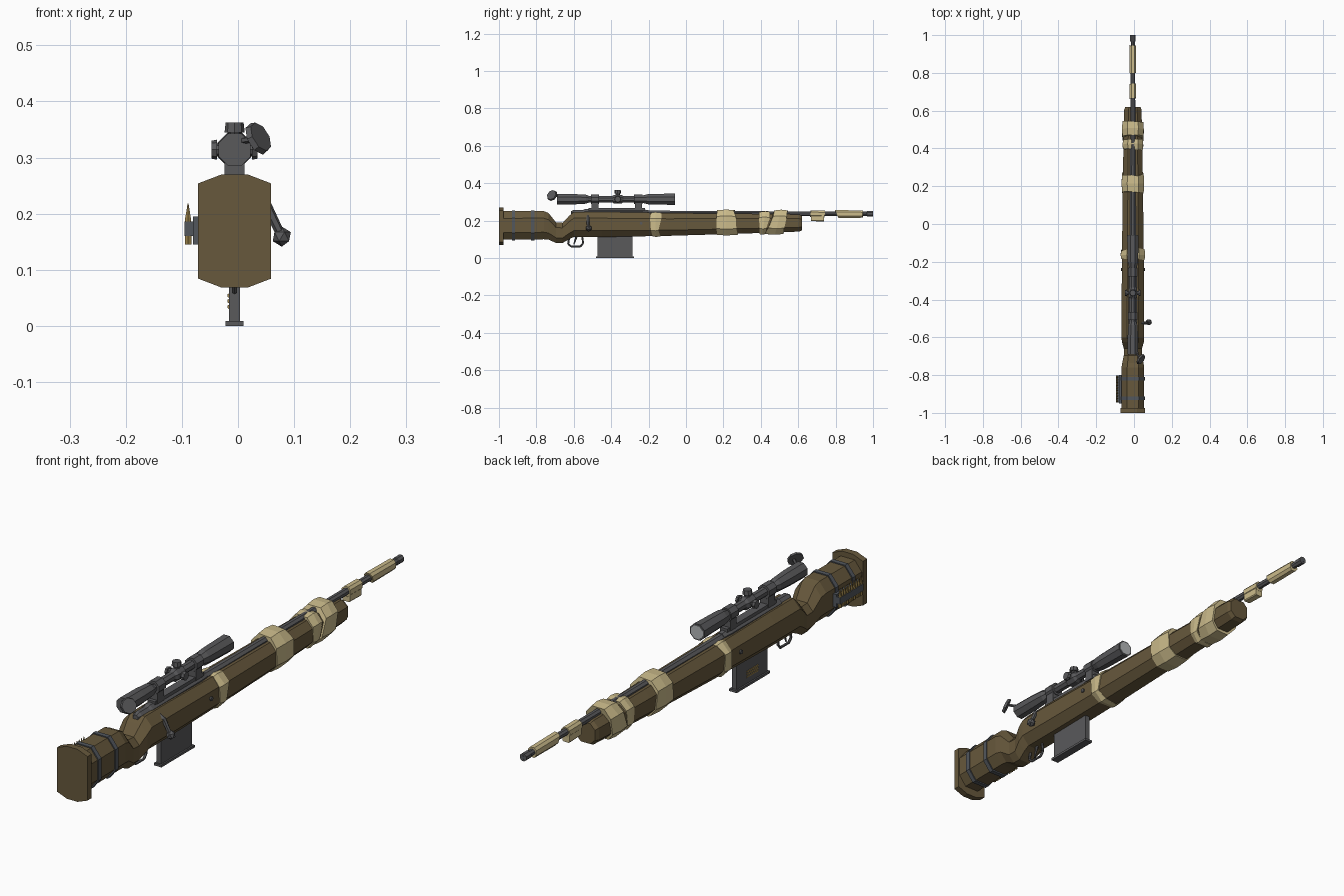
import bpy, bmesh, math, random
from mathutils import Vector

random.seed(4)
CX = -0.006  # centre line of the rifle


def material(name, rgb):
    m = bpy.data.materials.new(name)
    m.diffuse_color = (*rgb, 1)
    return m


WOOD = material("wood", (0.135, 0.098, 0.045))
CLOTH = material("cloth", (0.60, 0.50, 0.26))
METAL = material("metal", (0.10, 0.10, 0.105))
STRAP = material("strap", (0.085, 0.095, 0.11))
BRASS = material("brass", (0.32, 0.22, 0.07))
GLASS = material("glass", (0.45, 0.47, 0.48))


def finish(name, bm, mat):
    bmesh.ops.recalc_face_normals(bm, faces=bm.faces)
    me = bpy.data.meshes.new(name)
    bm.to_mesh(me)
    bm.free()
    me.materials.append(mat)
    ob = bpy.data.objects.new(name, me)
    bpy.context.collection.objects.link(ob)
    return ob


def loft(name, rings, mat):
    bm = bmesh.new()
    vs = [[bm.verts.new(p) for p in r] for r in rings]
    n = len(vs[0])
    for a, b in zip(vs, vs[1:]):
        for i in range(n):
            bm.faces.new((a[i], a[(i + 1) % n], b[(i + 1) % n], b[i]))
    bm.faces.new(vs[0])
    bm.faces.new(vs[-1])
    return finish(name, bm, mat)


def octagon(y, hw, zb, zt, k=0.5, c=0.25, skew=0, jit=0):
    """Chamfered section: k = flat top share, c = chamfer height share."""
    d = (zt - zb) * c
    pts = [(k * hw, zb), (hw, zb + d), (hw, zt - d), (k * hw, zt)]
    pts += [(-x, z) for x, z in reversed(pts)]
    mid = (zb + zt) / 2
    return [(CX + x, y + skew * (z - mid) + random.uniform(-jit, jit), z) for x, z in pts]


def body(name, secs, mat):
    return loft(name, [octagon(*s) for s in secs], mat)


def tube(name, profile, z, mat, n=8, x=CX):
    """Turned part along y from (y, radius) pairs."""
    ang = [2 * math.pi * (i + 0.5) / n for i in range(n)]
    return loft(name, [[(x + r * math.cos(a), y, z + r * math.sin(a)) for a in ang]
                       for y, r in profile], mat)


def rod(name, p, q, r1, r2, mat, n=8):
    """Straight cone or cylinder between two points."""
    p, q = Vector(p), Vector(q)
    bm = bmesh.new()
    bmesh.ops.create_cone(bm, cap_ends=True, segments=n, radius1=r1, radius2=r2, depth=(q - p).length)
    rot = (q - p).to_track_quat('Z', 'Y').to_matrix()
    for v in bm.verts:
        v.co = rot @ v.co + (p + q) / 2
    return finish(name, bm, mat)


def box(name, x, y, z, mat):
    bm = bmesh.new()
    bmesh.ops.create_cube(bm, size=1)
    for v in bm.verts:
        v.co = [(a + b) / 2 + c * (b - a) for c, (a, b) in zip(v.co, (x, y, z))]
    return finish(name, bm, mat)


# Wooden stock, grip and forearm
body("stock", [
    (-0.98, 0.060, 0.098, 0.250), (-0.76, 0.060, 0.100, 0.250), (-0.735, 0.056, 0.098, 0.240),
    (-0.695, 0.048, 0.080, 0.190), (-0.66, 0.048, 0.080, 0.188), (-0.625, 0.058, 0.100, 0.225),
    (-0.60, 0.060, 0.112, 0.246), (-0.45, 0.060, 0.112, 0.246), (-0.10, 0.057, 0.118, 0.240),
    (0.30, 0.052, 0.130, 0.237), (0.605, 0.046, 0.141, 0.233), (0.62, 0.040, 0.148, 0.226)], WOOD)
body("butt_pad", [(-1.0, 0.065, 0.068, 0.270, 0.35, 0.08),
                  (-0.975, 0.065, 0.068, 0.270, 0.35, 0.08)], WOOD)

# Straps round the stock
for i, y in enumerate((-0.922, -0.82)):
    body(f"stock_strap_{i}", [(y - 0.009, 0.064, 0.094, 0.254), (y + 0.009, 0.064, 0.094, 0.254)], STRAP)

# Cartridge carrier on the left of the stock
box("cartridge_panel", (-0.080, -0.064), (-0.95, -0.80), (0.145, 0.195), STRAP)
box("cartridge_loops", (-0.095, -0.078), (-0.945, -0.802), (0.160, 0.186), STRAP)
for i in range(10):
    y = -0.938 + i * 0.0142
    rod(f"cartridge_case_{i}", (-0.089, y, 0.145), (-0.089, y, 0.193), 0.0068, 0.0062, BRASS, 6)
    rod(f"cartridge_tip_{i}", (-0.089, y, 0.193), (-0.089, y, 0.218), 0.0055, 0.001, BRASS, 6)

# Barrel, receiver and bolt
tube("barrel", [(-0.25, 0.019), (0.0, 0.017), (0.5, 0.0145), (0.965, 0.012), (0.967, 0.015), (1.0, 0.015)],
     0.236, METAL)
tube("bore", [(0.99, 0.007), (1.0005, 0.007)], 0.236, STRAP)
tube("receiver", [(-0.615, 0.012), (-0.60, 0.020), (-0.55, 0.020), (-0.54, 0.025), (-0.24, 0.025), (-0.2, 0.019)],
     0.238, METAL)
box("scope_rail", (CX - 0.016, CX + 0.016), (-0.52, -0.22), (0.255, 0.268), METAL)
rod("bolt_root", (0.0, -0.525, 0.246), (0.052, -0.525, 0.212), 0.009, 0.009, METAL, 6)
rod("bolt_handle", (0.050, -0.525, 0.217), (0.076, -0.522, 0.163), 0.009, 0.008, METAL, 6)
bm = bmesh.new()
bmesh.ops.create_icosphere(bm, subdivisions=1, radius=0.018)
bmesh.ops.translate(bm, verts=bm.verts, vec=(0.078, -0.52, 0.159))
finish("bolt_knob", bm, METAL)
rod("cross_pin", (CX - 0.064, -0.24, 0.185), (CX + 0.064, -0.24, 0.185), 0.008, 0.008, METAL)

# Telescopic sight
SZ = 0.314
tube("scope_tube", [(-0.69, 0.031), (-0.60, 0.030), (-0.535, 0.026), (-0.515, 0.018), (-0.245, 0.018),
                    (-0.205, 0.029), (-0.19, 0.030), (-0.06, 0.033)], SZ, METAL)
tube("front_lens", [(-0.07, 0.027), (-0.058, 0.027)], SZ, GLASS)
for i, y in enumerate((-0.487, -0.255)):
    tube(f"scope_ring_{i}", [(y - 0.022, 0.027), (y + 0.022, 0.027)], SZ, METAL)
    box(f"scope_mount_{i}", (CX - 0.018, CX + 0.018), (y - 0.019, y + 0.019), (0.255, 0.305), METAL)
tube("turret_housing", [(-0.395, 0.018), (-0.385, 0.025), (-0.345, 0.025), (-0.335, 0.018)], SZ, METAL)
for nm, d in (("top", Vector((0, 0, 1))), ("left", Vector((-1, 0, 0))), ("right", Vector((1, 0, 0)))):
    c = Vector((CX, -0.365, SZ))
    rod(f"{nm}_turret_stem", c, c + d * 0.032, 0.011, 0.011, METAL)
    rod(f"{nm}_turret_dial", c + d * 0.031, c + d * (0.048 if nm == "top" else 0.041), 0.018, 0.016, METAL)

# Flipped-open eyepiece cover
c, n = Vector((0.037, -0.717, 0.335)), Vector((0.75, -0.5, 0.43)).normalized()
rod("eyepiece_cover", c - n * 0.005, c + n * 0.005, 0.031, 0.028, METAL)
rod("cover_hinge", (0.008, -0.685, 0.330), (0.033, -0.705, 0.334), 0.006, 0.006, METAL, 6)

# Magazine with a side window showing rounds
box("magazine", (CX - 0.010, CX + 0.010), (-0.473, -0.285), (0.005, 0.125), METAL)
box("magazine_base", (CX - 0.016, CX + 0.016), (-0.48, -0.277), (0.0, 0.009), METAL)
for i in range(3):
    z = 0.034 + i * 0.010
    rod(f"magazine_round_{i}", (CX - 0.008, -0.415, z), (CX - 0.008, -0.345, z), 0.005, 0.004, BRASS, 6)

# Trigger and guard
guard = [(-0.625, 0.105), (-0.630, 0.075), (-0.615, 0.061), (-0.565, 0.061), (-0.550, 0.078), (-0.555, 0.115)]
for i, (a, b) in enumerate(zip(guard, guard[1:])):
    rod(f"trigger_guard_{i}", (CX, *a), (CX, *b), 0.005, 0.005, METAL, 6)
rod("trigger", (CX, -0.585, 0.115), (CX, -0.600, 0.072), 0.006, 0.003, METAL, 6)

# Cloth wraps round the forearm: start, end, half width, bottom, top, skews
wraps = [(-0.185, -0.14, 0.065, 0.112, 0.245, -0.10, 0.05), (0.165, 0.265, 0.060, 0.120, 0.259, 0.10, -0.10),
         (0.395, 0.438, 0.055, 0.124, 0.250, 0.05, 0.25), (0.450, 0.535, 0.058, 0.124, 0.258, 0.35, 0.15)]
for i, (a, b, hw, zb, zt, s1, s2) in enumerate(wraps):
    mid = (a + b) / 2
    body(f"cloth_wrap_{i}", [(a, hw - 0.003, zb + 0.004, zt - 0.004, 0.5, 0.25, s1, 0.007),
                             (mid, hw, zb, zt, 0.5, 0.25, (s1 + s2) / 2, 0.0),
                             (b, hw - 0.003, zb + 0.004, zt - 0.004, 0.5, 0.25, s2, 0.007)], CLOTH)

# Cloth wraps round the barrel, one with a hanging end
body("barrel_wrap_rear", [(0.665, 0.017, 0.218, 0.254, 0.5, 0.25, 0.1, 0.003),
                          (0.740, 0.017, 0.216, 0.253, 0.5, 0.25, 0.1, 0.003)], CLOTH)
body("barrel_wrap_tail", [(0.667, 0.015, 0.197, 0.235, 0.8, 0.1), (0.738, 0.015, 0.195, 0.235, 0.8, 0.1)], CLOTH)
body("barrel_wrap_front", [(0.805, 0.017, 0.214, 0.256, 0.5, 0.25, -0.4, 0.003),
                           (0.945, 0.017, 0.215, 0.254, 0.5, 0.25, 0.1, 0.003)], CLOTH)
